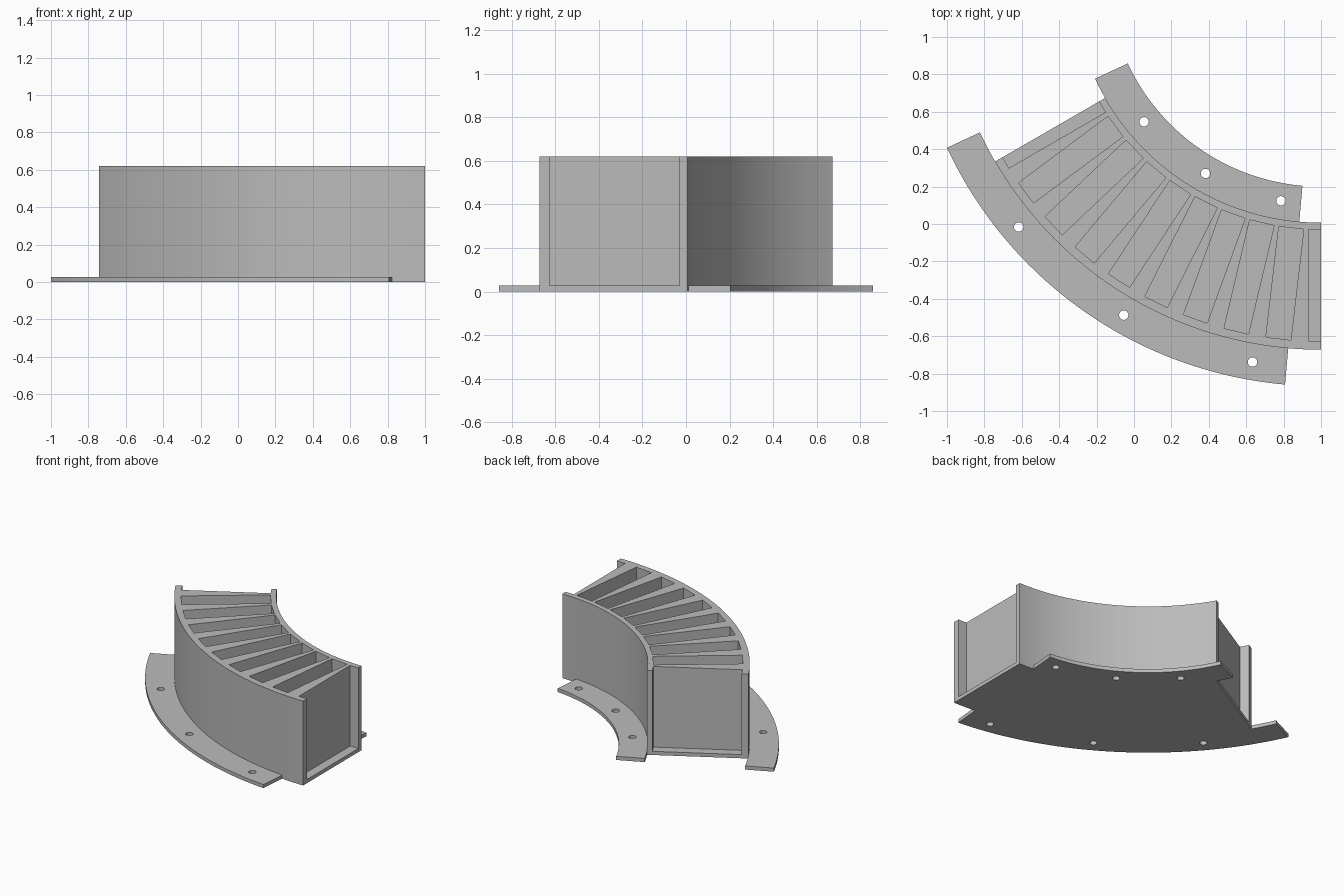
import bpy, bmesh
from math import sin, cos, radians
from mathutils import Matrix

cube = bpy.data.objects.get("Cube")
if cube:
    bpy.data.objects.remove(cube, do_unlink=True)

CX, CY = 1.0, 1.34              # bend centre
R_IN, R_OUT = 1.333, 2.012      # curved body
FLANGE_IN, FLANGE_OUT = 1.14, 2.2067
HEIGHT, PLATE = 0.62, 0.027
SLOT_IN, SLOT_OUT, SLOT_W = 1.37, 1.966, 0.134

grey = bpy.data.materials.new("plain grey")
grey.use_nodes = True
color = (0.5, 0.5, 0.5, 1)
grey.diffuse_color = color
grey.node_tree.nodes["Principled BSDF"].inputs["Base Color"].default_value = color


def polar(r, deg):
    a = radians(deg)
    return CX - r * sin(a), CY - r * cos(a)


def make_object(name, bm):
    bmesh.ops.recalc_face_normals(bm, faces=bm.faces)
    mesh = bpy.data.meshes.new(name)
    bm.to_mesh(mesh)
    bm.free()
    mesh.materials.append(grey)
    obj = bpy.data.objects.new(name, mesh)
    bpy.context.collection.objects.link(obj)
    return obj


def sector(name, r0, r1, start, end, height):
    """Extruded ring sector, one segment per degree."""
    bm = bmesh.new()
    rings = []
    for deg in range(start, end + 1):
        rings.append([bm.verts.new((*polar(r, deg), z))
                      for r, z in ((r0, 0), (r1, 0), (r1, height), (r0, height))])
    for a, b in zip(rings, rings[1:]):
        for i in range(4):
            j = (i + 1) % 4
            bm.faces.new((a[i], a[j], b[j], b[i]))
    bm.faces.new(rings[0])
    bm.faces.new(rings[-1])
    return make_object(name, bm)


def cut(obj, cutter):
    """Subtract the cutter, bake the result and drop the cutter."""
    cutter.hide_render = True
    mod = obj.modifiers.new("cut", "BOOLEAN")
    mod.operation, mod.solver, mod.object = "DIFFERENCE", "EXACT", cutter
    graph = bpy.context.evaluated_depsgraph_get()
    mesh = bpy.data.meshes.new_from_object(obj.evaluated_get(graph))
    obj.modifiers.clear()
    obj.data = mesh
    bpy.data.objects.remove(cutter, do_unlink=True)


# Body with eight radial pockets and an open half pocket at each end
body = sector("curved_body", R_IN, R_OUT, 0, 60, HEIGHT)
bm = bmesh.new()
for k in range(10):
    deg = k * 60 / 9
    x, y = polar((SLOT_IN + SLOT_OUT) / 2, deg)
    place = (Matrix.Translation((x, y, PLATE + HEIGHT / 2))
             @ Matrix.Rotation(-radians(deg), 4, "Z")
             @ Matrix.Diagonal((SLOT_W, SLOT_OUT - SLOT_IN, HEIGHT, 1)))
    bmesh.ops.create_cube(bm, size=1, matrix=place)
cut(body, make_object("pocket_cutter", bm))

# Mounting flanges, shifted along the bend, with three bolt holes each
for name, r0, r1, r_hole in (("inner_flange", FLANGE_IN, R_IN, 1.235),
                             ("outer_flange", R_OUT, FLANGE_OUT, 2.11)):
    flange = sector(name, r0, r1, 5, 65, PLATE)
    bm = bmesh.new()
    for deg in (10, 30, 50):
        bmesh.ops.create_cone(bm, cap_ends=True, segments=32, radius1=0.025,
                              radius2=0.025, depth=0.2,
                              matrix=Matrix.Translation((*polar(r_hole, deg), 0)))
    cut(flange, make_object("bolt_hole_cutter", bm))
